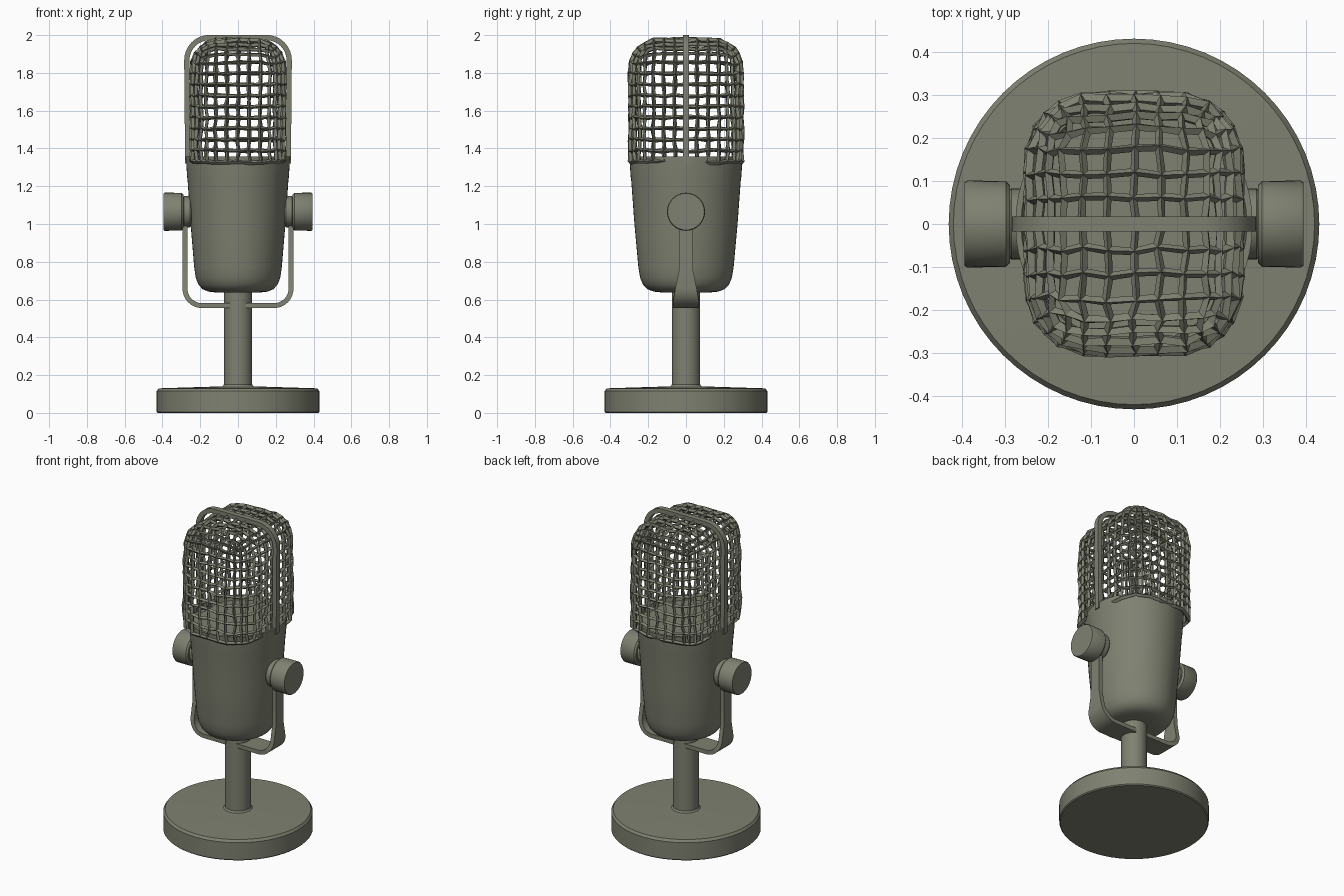
import bpy, bmesh, math, random
from mathutils import Vector

if "Cube" in bpy.data.objects:
    bpy.data.objects.remove(bpy.data.objects["Cube"])

random.seed(4)
metal = bpy.data.materials.new("olive grey metal")
metal.diffuse_color = (0.21, 0.22, 0.165, 1)
metal.use_nodes = True
metal.node_tree.nodes["Principled BSDF"].inputs["Base Color"].default_value = metal.diffuse_color


def finish(name, bm, smooth=True):
    bmesh.ops.recalc_face_normals(bm, faces=bm.faces)
    me = bpy.data.meshes.new(name)
    bm.to_mesh(me)
    bm.free()
    ob = bpy.data.objects.new(name, me)
    bpy.context.collection.objects.link(ob)
    me.materials.append(metal)
    if smooth:
        bpy.ops.object.select_all(action='DESELECT')
        bpy.context.view_layer.objects.active = ob
        ob.select_set(True)
        bpy.ops.object.shade_smooth_by_angle(angle=math.radians(35))
    return ob


def lathe(name, profile, n=48, sx=1.0, axis='Z', origin=(0, 0, 0), side=1):
    """Spin (radius, height) points round z, or round x for the knobs."""
    bm = bmesh.new()
    rings = []
    for r, h in profile:
        ring = []
        for i in range(n):
            a = 2 * math.pi * i / n
            c, s = r * math.cos(a), r * math.sin(a)
            p = (c * sx, s, h) if axis == 'Z' else (h * side, c, s)
            ring.append(bm.verts.new(Vector(p) + Vector(origin)))
        rings.append(ring)
    for A, B in zip(rings, rings[1:]):
        for i in range(n):
            j = (i + 1) % n
            bm.faces.new((A[i], A[j], B[j], B[i]))
    bm.faces.new(rings[0])
    bm.faces.new(rings[-1])
    return finish(name, bm)


def strip(name, path, thick):
    """Flat strap along (x, z, half_width) points in the xz plane."""
    bm = bmesh.new()
    rings = []
    for i, (x, z, w) in enumerate(path):
        a, b = path[max(i - 1, 0)], path[min(i + 1, len(path) - 1)]
        t = Vector((b[0] - a[0], b[1] - a[1])).normalized()
        nx, nz = -t.y * thick / 2, t.x * thick / 2
        rings.append([bm.verts.new((x + s * nx, y, z + s * nz))
                      for s, y in ((1, -w), (1, w), (-1, w), (-1, -w))])
    for A, B in zip(rings, rings[1:]):
        for i in range(4):
            j = (i + 1) % 4
            bm.faces.new((A[i], A[j], B[j], B[i]))
    bm.faces.new(rings[0])
    bm.faces.new(rings[-1])
    return finish(name, bm)


def arc(cx, cz, r, a0, a1, n=8):
    return [(cx + r * math.cos(math.radians(a0 + (a1 - a0) * i / n)),
             cz + r * math.sin(math.radians(a0 + (a1 - a0) * i / n))) for i in range(n + 1)]


# Stand
lathe("base", [(0.425, 0), (0.431, 0.006), (0.431, 0.115), (0.42, 0.13), (0.1, 0.14)], 64)
lathe("stem", [(0.083, 0.13), (0.083, 0.14), (0.075, 0.15), (0.075, 0.66)], 32)

# Tapered oval body with a recessed top
lathe("body", [(0.12, 0.637), (0.17, 0.642), (0.205, 0.655), (0.228, 0.68), (0.243, 0.715),
               (0.252, 0.77), (0.273, 1.0), (0.290, 1.23), (0.293, 1.25), (0.300, 1.357),
               (0.285, 1.357), (0.280, 1.33)], 56, sx=0.92)

# Wire cage: rounded box grid turned into wires
A, B, TOP, LOW, R = 0.24, 0.292, 1.972, 1.33, 0.15
NX, NY, NZ = 8, 10, 11
bm = bmesh.new()
grid = {}


def cage_vert(i, j, k):
    if (i, j, k) not in grid:
        q = Vector((A * (2 * i / NX - 1), B * (2 * j / NY - 1), LOW + (TOP - LOW) * k / NZ))
        c = Vector((max(R - A, min(A - R, q.x)), max(R - B, min(B - R, q.y)), min(TOP - R, q.z)))
        d = q - c
        p = c + d.normalized() * R
        p += Vector([random.uniform(-0.006, 0.006) for _ in range(3)])
        grid[i, j, k] = bm.verts.new(p)
    return grid[i, j, k]


def quad(*keys):
    bm.faces.new([cage_vert(*k) for k in keys])


for i in range(NX):
    for j in range(NY):
        quad((i, j, NZ), (i + 1, j, NZ), (i + 1, j + 1, NZ), (i, j + 1, NZ))
for k in range(NZ):
    for j in (0, NY):
        for i in range(NX):
            quad((i, j, k), (i + 1, j, k), (i + 1, j, k + 1), (i, j, k + 1))
    for i in (0, NX):
        for j in range(NY):
            quad((i, j, k), (i, j + 1, k), (i, j + 1, k + 1), (i, j, k + 1))
cage = finish("wire_cage", bm, smooth=False)
wire = cage.modifiers.new("wires", 'WIREFRAME')
wire.thickness = 0.026
wire.use_even_offset = False
wire.use_boundary = True

# Hoop over the cage
hoop = [(0.266, 1.32)] + arc(0.151, 1.867, 0.12, 0, 90) + arc(-0.151, 1.867, 0.12, 90, 180) + [(-0.266, 1.32)]
strip("hoop", [(x, z, 0.017) for x, z in hoop], 0.028)

# Yoke arms, washers and knobs on both sides
for side, label in ((1, "right"), (-1, "left")):
    pts = [(0.281, 1.08), (0.281, 0.9), (0.281, 0.75)] + arc(0.191, 0.658, 0.09, 0, -90) + [(0.12, 0.568), (0.04, 0.568)]
    path = []
    for x, z in pts:
        f = min(1, max(0, (0.76 - z) / 0.17))
        path.append((x * side, z, 0.036 + 0.034 * f))
    strip(label + "_yoke_arm", path, 0.026)
    o = (0, 0, 1.065)
    lathe(label + "_washer", [(0.075, 0.245), (0.083, 0.255), (0.083, 0.285), (0.07, 0.30)], 32, axis='X', origin=o, side=side)
    lathe(label + "_knob", [(0.09, 0.288), (0.10, 0.298), (0.101, 0.388), (0.097, 0.394)], 32, axis='X', origin=o, side=side)
